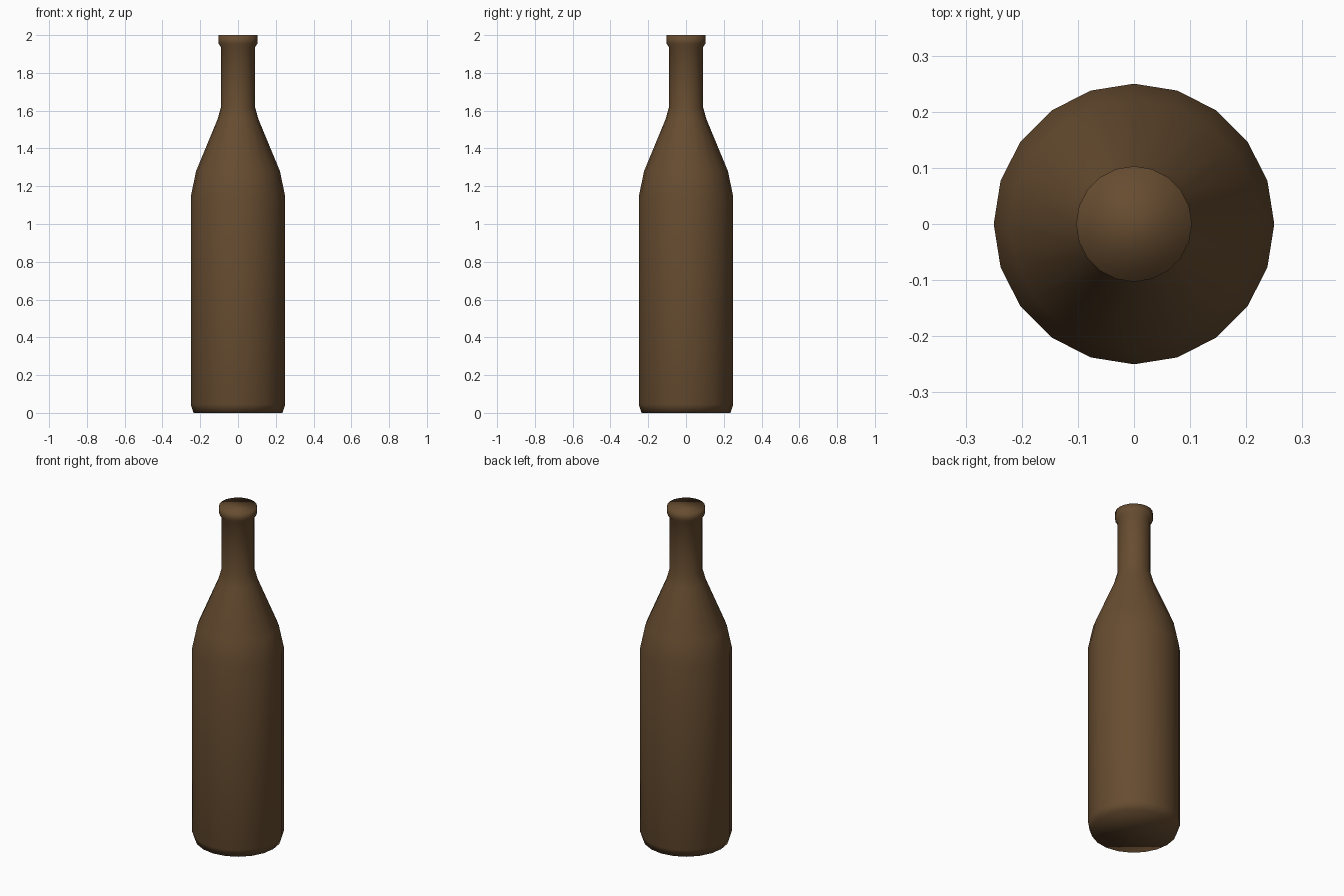
import bpy, bmesh
from math import sin, cos, tau

if "Cube" in bpy.data.objects:
    bpy.data.objects.remove(bpy.data.objects["Cube"])

SIDES = 20
# bottle outline: (radius, height)
PROFILE = [
    (0.235, 0.0), (0.25, 0.045),                  # base bevel
    (0.25, 1.145), (0.222, 1.28),                 # body and shoulder
    (0.108, 1.555), (0.09, 1.62), (0.09, 1.935),  # neck
    (0.103, 1.955), (0.103, 2.0),                 # lip
]

# revolve the outline into rings and bridge them
bm = bmesh.new()
rings = [[bm.verts.new((r * cos(tau * i / SIDES), r * sin(tau * i / SIDES), z))
          for i in range(SIDES)] for r, z in PROFILE]
for low, high in zip(rings, rings[1:]):
    for i in range(SIDES):
        j = (i + 1) % SIDES
        bm.faces.new((low[i], low[j], high[j], high[i]))

# closed base and mouth
bm.faces.new(rings[0][::-1])
bm.faces.new(rings[-1])
for face in bm.faces:
    face.smooth = True

mesh = bpy.data.meshes.new("bottle")
bm.to_mesh(mesh)
bm.free()
bottle = bpy.data.objects.new("bottle", mesh)
bpy.context.collection.objects.link(bottle)

# brown glass
glass = bpy.data.materials.new("brown_glass")
glass.diffuse_color = (0.135, 0.073, 0.03, 1)
glass.use_nodes = True
glass.node_tree.nodes["Principled BSDF"].inputs["Base Color"].default_value = glass.diffuse_color
mesh.materials.append(glass)
